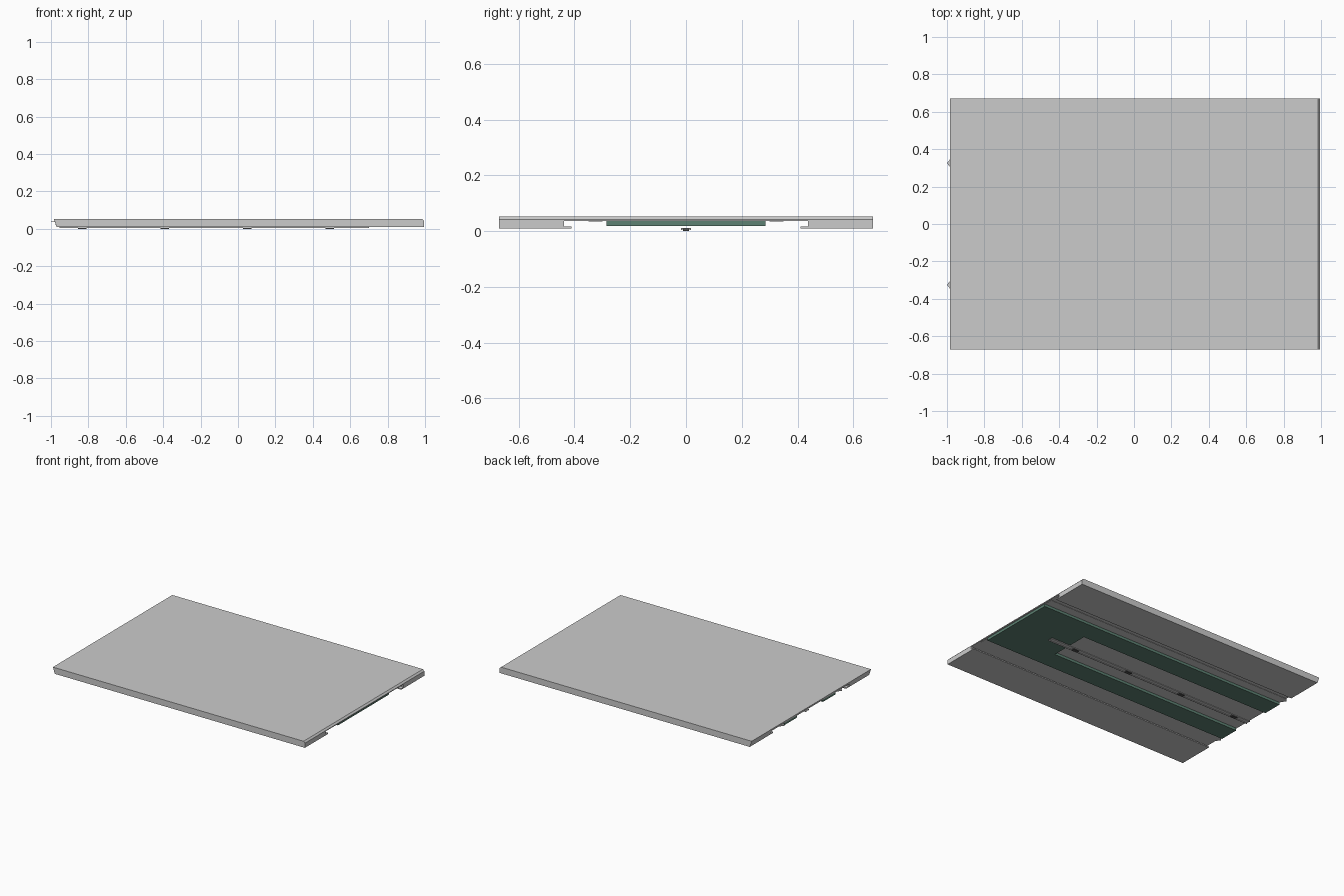
import bpy, bmesh

if "Cube" in bpy.data.objects:
    bpy.data.objects.remove(bpy.data.objects["Cube"])


def mat(name, col):
    m = bpy.data.materials.new(name)
    m.diffuse_color = col
    m.use_nodes = True
    m.node_tree.nodes["Principled BSDF"].inputs["Base Color"].default_value = m.diffuse_color
    return m


def finish(bm, name, material=None):
    bmesh.ops.recalc_face_normals(bm, faces=bm.faces)
    me = bpy.data.meshes.new(name)
    bm.to_mesh(me)
    bm.free()
    ob = bpy.data.objects.new(name, me)
    bpy.context.collection.objects.link(ob)
    if material:
        me.materials.append(material)
    return ob


def prism(points, offset):
    """Extrude a closed planar outline of 3D points by an offset."""
    bm = bmesh.new()
    f = bm.faces.new([bm.verts.new(p) for p in points])
    r = bmesh.ops.extrude_face_region(bm, geom=[f])
    vs = [g for g in r["geom"] if isinstance(g, bmesh.types.BMVert)]
    bmesh.ops.translate(bm, verts=vs, vec=offset)
    return bm


def plan(name, outline, z0, z1, material=None):
    return finish(prism([(x, y, z0) for x, y in outline], (0, 0, z1 - z0)),
                  name, material)


def rect(x0, x1, y0, y1):
    return [(x0, y0), (x1, y0), (x1, y1), (x0, y1)]


green = mat("tray_green", (0.11, 0.22, 0.17, 1))
dark = mat("rail_dark", (0.08, 0.08, 0.08, 1))

TOP, CEIL, LOW = 0.053, 0.037, 0.009

# Panel: thin top with two thick side blocks and inward lips
half = [(0.67, TOP), (0.67, LOW), (0.41, LOW), (0.41, 0.017),
        (0.437, 0.017), (0.437, CEIL)]
profile = half + [(-y, z) for y, z in reversed(half)]
bm = prism([(-0.985, y, z) for y, z in profile], (1.98, 0, 0))
# slanted left end
for v in bm.verts:
    if v.co.x < 0:
        v.co.x += 0.015 * (TOP - v.co.z) / (TOP - LOW)
# chamfered right top edge
edge = [e for e in bm.edges
        if all(v.co.x > 0.9 and v.co.z > TOP - 0.001 for v in e.verts)]
bmesh.ops.bevel(bm, geom=edge, offset=0.011, segments=1, affect='EDGES')
finish(bm, "panel")

# Green tray on the underside, with an open central channel
plan("underside_tray",
     [(0.985, -0.285), (0.985, 0.285), (-0.975, 0.285), (-0.975, 0.145),
      (0.54, 0.145), (0.54, -0.145), (-0.975, -0.145), (-0.975, -0.285)],
     0.019, CEIL, green)

# Slim side guides with pointed ends
for side, s in (("left", -1), ("right", 1)):
    plan("guide_" + side,
         [(0.985, s * 0.30), (0.985, s * 0.35), (-0.98, s * 0.35),
          (-1.0, s * 0.325), (-0.98, s * 0.30)], CEIL - 0.002, CEIL + 0.001)

# Central rail: flat web with two flanges
plan("rail_web", rect(-0.955, 0.70, -0.018, 0.018), 0.008, 0.011)
for side, s in (("left", -1), ("right", 1)):
    y = sorted((s * 0.012, s * 0.018))
    plan("rail_flange_" + side, rect(-0.955, 0.70, *y), 0.004, 0.008)

# Rollers hanging in the rail
for i in range(4):
    x = 0.49 - 0.441 * i
    plan(f"rail_clip_{i + 1}", rect(x - 0.022, x + 0.022, -0.011, 0.011),
         0.0, 0.008, dark)
